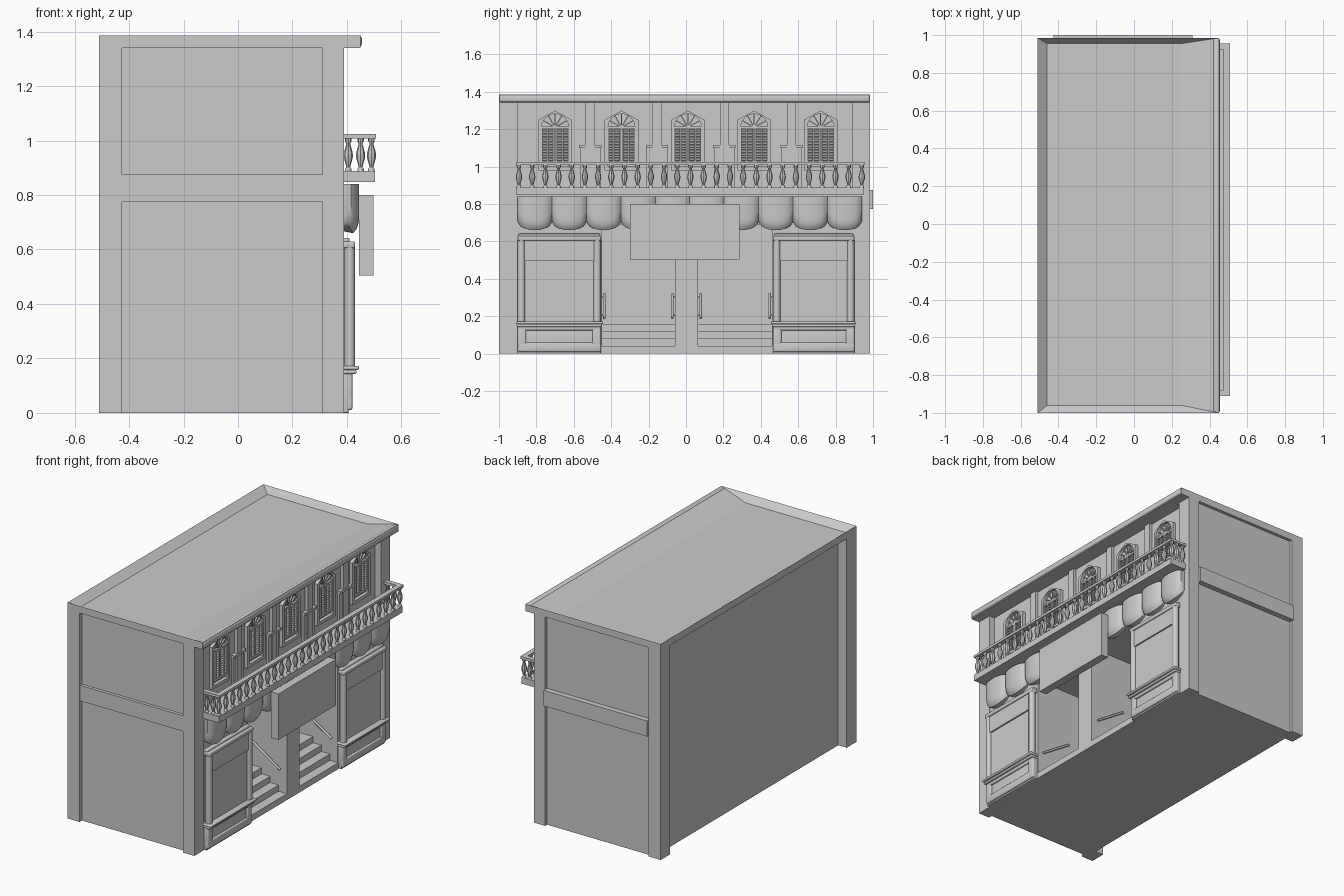
import bpy, bmesh, math
from mathutils import Vector, Matrix

if "Cube" in bpy.data.objects:
    bpy.data.objects.remove(bpy.data.objects["Cube"])

def finish(name, bm, smooth=False):
    bmesh.ops.recalc_face_normals(bm, faces=bm.faces)
    me = bpy.data.meshes.new(name)
    bm.to_mesh(me)
    bm.free()
    ob = bpy.data.objects.new(name, me)
    bpy.context.collection.objects.link(ob)
    if smooth:
        bpy.ops.object.select_all(action='DESELECT')
        ob.select_set(True)
        bpy.context.view_layer.objects.active = ob
        bpy.ops.object.shade_smooth_by_angle(angle=math.radians(40))
    return ob

def add_box(bm, x0, x1, y0, y1, z0, z1, rot=None):
    m = Matrix.Translation(((x0+x1)/2, (y0+y1)/2, (z0+z1)/2))
    if rot:
        m = m @ rot
    m = m @ Matrix.Diagonal((x1-x0, y1-y0, z1-z0, 1))
    bmesh.ops.create_cube(bm, size=1, matrix=m)

def boxes(name, items, bevel=0, seg=3):
    bm = bmesh.new()
    for b in items:
        add_box(bm, *b)
    if bevel:
        bmesh.ops.bevel(bm, geom=bm.edges[:], offset=bevel, segments=seg, profile=0.5, affect='EDGES')
    return finish(name, bm, bool(bevel))

def add_rod(bm, p, q, r, n=10):
    p, q = Vector(p), Vector(q)
    d = q - p
    m = Matrix.Translation((p+q)/2) @ d.to_track_quat('Z', 'Y').to_matrix().to_4x4()
    bmesh.ops.create_cone(bm, cap_ends=True, segments=n, radius1=r, radius2=r, depth=d.length, matrix=m)

# Main body with two deep entrance openings
boxes("building_core", [(-.45, .03, -.975, .965, 0, 1.34)])
boxes("upper_wall", [(.03, .35, -.975, .965, .69, 1.34)])
boxes("shop_walls", [(.03, .385, -.975, -.45, 0, .69), (.03, .385, .46, .965, 0, .69)])
boxes("lintel_wall", [(.34, .385, -.95, .95, .69, .86)])
boxes("entrance_pier", [(.03, .39, -.06, .065, 0, .69)])

# Corner pillars and end bands
boxes("corner_pillars", [(x0, x1, y0, y1, 0, 1.34)
      for x0, x1 in ((-.51, -.425), (.31, .39)) for y0, y1 in ((-1, -.9), (.89, .985))])
boxes("end_bands", [(-.425, .31, -.995, -.95, .775, .875), (-.425, .31, .94, 1.0, .775, .875)])

# Roof with a sunken top that rises to the front edge
def roof():
    bm = bmesh.new()
    def v(x, y, z): return bm.verts.new((x, y, z))
    rim = [(-.51, -1), (.45, -1), (.45, .985), (-.51, .985)]
    lo = [v(x, y, 1.34) for x, y in rim]
    hi = [v(x, y, 1.385) for x, y in rim]
    a, b, c, d = [v(x, y, 1.345) for x, y in ((-.46, -.96), (.25, -.96), (.25, .955), (-.46, .955))]
    for i in range(4):
        j = (i+1) % 4
        bm.faces.new((lo[i], lo[j], hi[j], hi[i]))
    for f in (lo, (a, b, c, d), (hi[0], hi[1], b, a), (hi[1], hi[2], c, b),
              (hi[2], hi[3], d, c), (hi[3], hi[0], a, d)):
        bm.faces.new(f)
    finish("roof", bm)
roof()
boxes("cornice", [(.42, .455, -.998, .983, 1.345, 1.384)], .01)

# Entrance steps and handrails
steps = []
for y0, y1 in ((-.45, -.06), (.065, .46)):
    for i in range(4):
        steps.append((.03, .39 - .06*i, y0, y1, .04*i, .04*(i+1)))
boxes("entrance_steps", steps)
bm = bmesh.new()
for y, s in ((-.437, -1), (-.073, 1), (.078, -1), (.447, 1)):
    add_rod(bm, (.15, y, .32), (.35, y, .19), .007)
    for t in (.12, .88):
        x, z = .15 + .2*t, .32 - .13*t
        add_rod(bm, (x, y, z), (x, y + s*.015, z), .004, 8)
finish("handrails", bm, True)

# Display bays
for name, y0, y1 in (("left", -.9, -.455), ("right", .465, .9)):
    boxes(name + "_bay_base", [(.38, .408, y0, y1, 0, .15)], .004)
    # raised frame around the base panel
    boxes(name + "_bay_base_frame", [
        (.39, .42, y0, y1, .01, .06), (.39, .42, y0, y1, .125, .15),
        (.39, .42, y0, y0+.045, .01, .15), (.39, .42, y1-.045, y1, .01, .15)], .008)
    boxes(name + "_bay_sill", [(.38, .435, y0-.005, y1+.005, .143, .157),
                               (.38, .445, y0-.01, y1+.01, .158, .172)], .006)
    boxes(name + "_bay_window", [(.38, .41, y0+.015, y1-.015, .17, .61)])
    boxes(name + "_bay_header", [(.40, .42, y0+.03, y1-.03, .495, .605)])
    boxes(name + "_bay_top_trim", [(.38, .43, y0, y1, .605, .63), (.38, .41, y0+.005, y1-.005, .625, .642)], .006)
    bm = bmesh.new()
    for y in (y0+.02, y1-.02):
        add_rod(bm, (.41, y, .17), (.41, y, .607), .02, 16)
    finish(name + "_bay_columns", bm, True)

# Scalloped awning: bulging lobes closed back to the wall
bm = bmesh.new()
lobes, n = 10, 12
w = 1.84 / lobes
for k in range(lobes):
    rows = []
    for i in range(n+1):
        u = i / n
        s = math.sqrt(max(0, math.sin(math.pi*u)))
        y, front, low = -.9 + w*(k+u), .415 + .03*s, .705 - .045*s
        prof = [(.38, .84), (front, .84), (front, low+.06), (front-.003, low+.035),
                (front-.01, low+.015), (front-.022, low), (.38, low+.008)]
        rows.append([bm.verts.new((x, y, z)) for x, z in prof])
    for r0, r1 in zip(rows, rows[1:]):
        for j in range(len(r0)-1):
            bm.faces.new((r0[j], r0[j+1], r1[j+1], r1[j]))
    bm.faces.new(rows[0])
    bm.faces.new(rows[-1])
finish("awning", bm, True)

# Blank hanging board
boxes("sign_board", [(.445, .497, -.30, .285, .505, .80)])
boxes("sign_mount", [(.385, .45, -.2, .185, .70, .78)])

# Balcony slab, rails and turned balusters
boxes("balcony_slab", [(.34, .503, -.91, .95, .848, .888)])
boxes("balcony_rail", [(.475, .507, -.91, .955, 1.008, 1.024),
                       (.36, .475, -.91, -.88, 1.008, 1.024), (.36, .475, .925, .955, 1.008, 1.024)])
profile = [(.012, .885), (.012, .895), (.007, .903), (.017, .94), (.016, .955), (.007, .988), (.012, .998), (.012, 1.01)]
spots = [(.49, -.893 + i*1.833/26) for i in range(27)]
spots += [(x, y) for x in (.405, .45) for y in (-.893, .94)]
bm = bmesh.new()
for cx, cy in spots:
    rings = [[bm.verts.new((cx + r*math.cos(a*math.pi/4), cy + r*math.sin(a*math.pi/4), z))
              for a in range(8)] for r, z in profile]
    for r0, r1 in zip(rings, rings[1:]):
        for j in range(8):
            m = (j+1) % 8
            bm.faces.new((r0[j], r0[m], r1[m], r1[j]))
finish("balusters", bm, True)

# Upper pilasters with wider lower blocks and a wall moulding
pils = [-.512, -.155, .205, .565]
boxes("pilasters", [(.34, .37, y-.024, y+.024, .885, 1.34) for y in pils])
boxes("pilaster_blocks", [(.34, .362, y-.055, y+.055, .885, 1.10) for y in pils])
boxes("pilaster_caps", [(.34, .375, y-.06, y+.06, 1.10, 1.115) for y in pils])

# Arched shuttered windows
for k in range(5):
    c = -.70 + .355*k
    bm = bmesh.new()
    loop_in, loop_out = [(.072, 1.0)], [(.09, .98)]
    for i in range(13):
        a = math.pi*i/12
        loop_in.append((.072*math.cos(a), 1.21 + .072*math.sin(a)))
        yo = .09*math.cos(a)
        loop_out.append((yo, 1.25 + .05*(1 - abs(yo)/.09)))
    loop_in.append((-.072, 1.0))
    loop_out.append((-.09, .98))
    rings = [[bm.verts.new((x, c+y, z)) for y, z in lp]
             for lp, x in ((loop_out, .345), (loop_out, .372), (loop_in, .372), (loop_in, .345))]
    num = len(loop_in)
    for r0, r1 in zip(rings, rings[1:]):
        for j in range(num):
            m = (j+1) % num
            bm.faces.new((r0[j], r0[m], r1[m], r1[j]))
    finish("window_frame_%d" % (k+1), bm)
    # fan bars and louvred shutters
    bm = bmesh.new()
    add_box(bm, .345, .364, c-.073, c+.073, 1.203, 1.215)
    for i in range(1, 6):
        a = math.pi*i/6
        add_box(bm, .345, .36, c+.038*math.cos(a)-.036, c+.038*math.cos(a)+.036,
                1.21+.038*math.sin(a)-.003, 1.21+.038*math.sin(a)+.003, Matrix.Rotation(a, 4, 'X'))
    for y in (-.072, -.04, -.006, .006, .04, .072):
        add_box(bm, .345, .364, c+y-.004, c+y+.004, 1.02, 1.205)
    add_box(bm, .345, .364, c-.073, c+.073, 1.015, 1.03)
    tilt = Matrix.Rotation(math.radians(35), 4, 'Y')
    for s in (-1, 1):
        for i in range(12):
            z = 1.036 + .0143*i
            y = sorted((c+s*.006, c+s*.072))
            add_box(bm, .349, .363, y[0], y[1], z, z+.003, tilt)
    finish("window_shutters_%d" % (k+1), bm)
